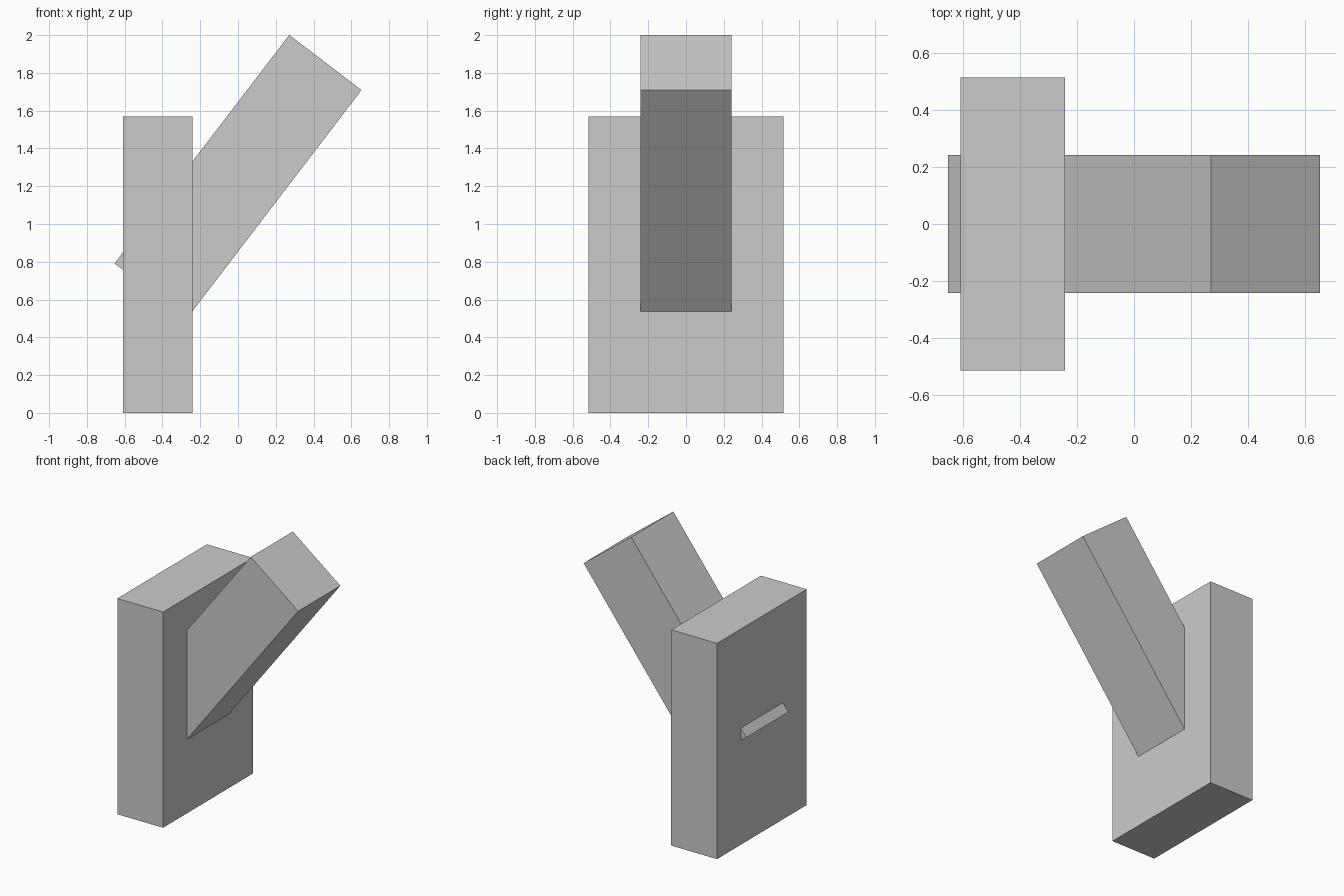
import bpy
import math

if "Cube" in bpy.data.objects:
    bpy.data.objects.remove(bpy.data.objects["Cube"])


def box(name, size, location, tilt=0.0):
    """Add a box with the given full dimensions, tilted about the y axis."""
    bpy.ops.mesh.primitive_cube_add(size=1, location=location)
    obj = bpy.context.object
    obj.name = name
    obj.scale = size
    bpy.ops.object.transform_apply(location=False, rotation=False, scale=True)
    obj.rotation_euler.y = tilt
    return obj


# Upright wall plate standing on the ground
box("wall_plate", (0.368, 1.03, 1.568), (-0.426, 0, 0.784))

# Slanted arm passing through the plate, its lower corner poking out behind
box("slanted_arm", (0.481, 0.484, 1.523), (0, 0, 1.25), math.radians(37.4))
